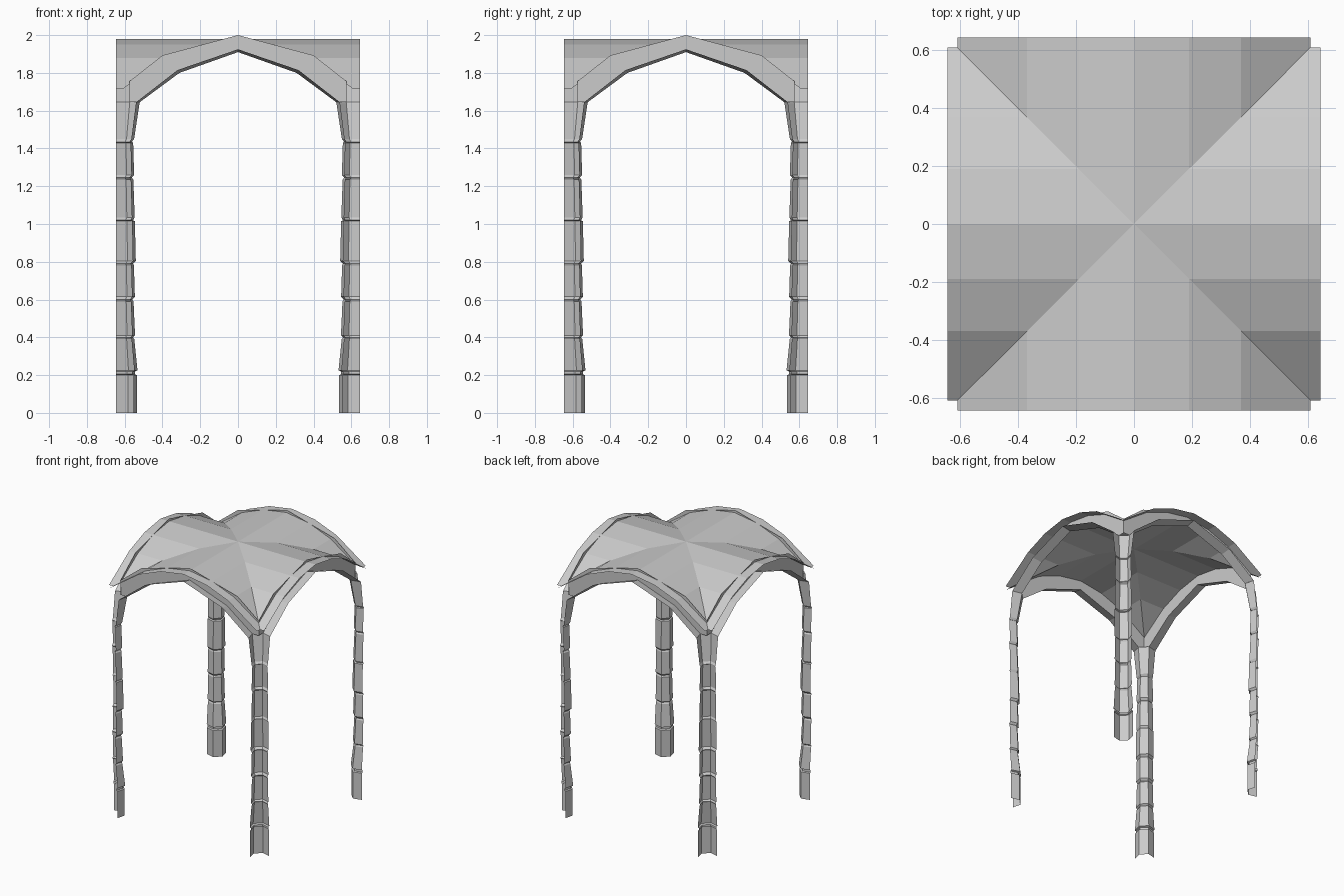
import bpy
import bmesh

cube = bpy.data.objects.get("Cube")
if cube:
    bpy.data.objects.remove(cube, do_unlink=True)

stone = bpy.data.materials.new("pale_grey_stone")
stone.use_nodes = True
grey = (0.6, 0.6, 0.6, 1)
stone.diffuse_color = grey
stone.node_tree.nodes["Principled BSDF"].inputs["Base Color"].default_value = grey

EDGE = 0.645     # outer face of the bay
CORNER = 0.61    # end of each vault web


def quarter_turn(p, k):
    """Rotate a point about z by k right angles."""
    x, y, z = p
    for _ in range(k):
        x, y = -y, x
    return (x, y, z)


def loft(name, rows, turn):
    """Skin a grid of points, rotated by quarter turns."""
    bm = bmesh.new()
    grid = [[bm.verts.new(quarter_turn(p, turn)) for p in row] for row in rows]
    for a, b in zip(grid, grid[1:]):
        for i in range(len(a) - 1):
            bm.faces.new((a[i], a[i + 1], b[i + 1], b[i]))
    bmesh.ops.remove_doubles(bm, verts=bm.verts, dist=0.0005)
    mesh = bpy.data.meshes.new(name)
    bm.to_mesh(mesh)
    bm.free()
    mesh.materials.append(stone)
    obj = bpy.data.objects.new(name, mesh)
    bpy.context.collection.objects.link(obj)
    return obj


def mirrored(half):
    """Full left-to-right arch from its half, listed from the crown outwards."""
    return [(-x, z) for x, z in reversed(half[1:])] + half


# Half-hexagon column: stacked drums (height, inner reach), open to the outside
drums = [(0, .535), (.2, .535), (.205, .545), (.22, .545), (.225, .532), (.39, .549),
         (.4, .556), (.41, .545), (.59, .553), (.6, .56), (.615, .546), (.78, .551),
         (.79, .556), (.805, .541), (1.015, .546), (1.02, .556), (1.035, .547),
         (1.235, .554), (1.245, .562), (1.26, .55), (1.43, .555), (1.435, .562),
         (1.45, .55), (1.635, .522), (1.645, .52)]


def column_ring(z, reach):
    r = (EDGE - reach) / 1.673
    c = EDGE - 0.707 * r
    offsets = [(.707, -.707), (-.259, -.966), (-.966, -.259), (-.707, .707)]
    return [(c + r * x, c + r * y, z) for x, y in offsets]


# Arched rib: vertical inner wall and a soffit running out to the face
wall_top = mirrored([(0, 2.0), (.4, 1.893), (.575, 1.755), (.575, 1.755)])
wall_foot = mirrored([(0, 1.91), (.31, 1.8), (.52, 1.645), (.575, 1.645)])
soffit_edge = mirrored([(0, 1.925), (.32, 1.815), (.539, 1.645)])
soffit_foot = wall_foot[1:-1]

# One triangular web of the groin vault, from the groins out to the rim
web = mirrored([(0, 1.98), (.19, 1.95), (.37, 1.88), (CORNER, 1.715)])
web_rows = [[(x, -abs(x), z) for x, z in web],
            [(x, -CORNER, z) for x, z in web],
            [(x, -EDGE, z) for x, z in web]]

for k, side in enumerate(("front", "left", "back", "right")):
    loft(side + "_column", [column_ring(*d) for d in drums], k)
    loft(side + "_rib_wall", [[(x, -.574, z) for x, z in wall_top],
                              [(x, -.573, z) for x, z in wall_foot]], k)
    loft(side + "_rib_soffit", [[(x, -.573, z) for x, z in soffit_foot],
                                [(x, -EDGE, z) for x, z in soffit_edge]], k)
    loft(side + "_vault_web", web_rows[::-1], k)
